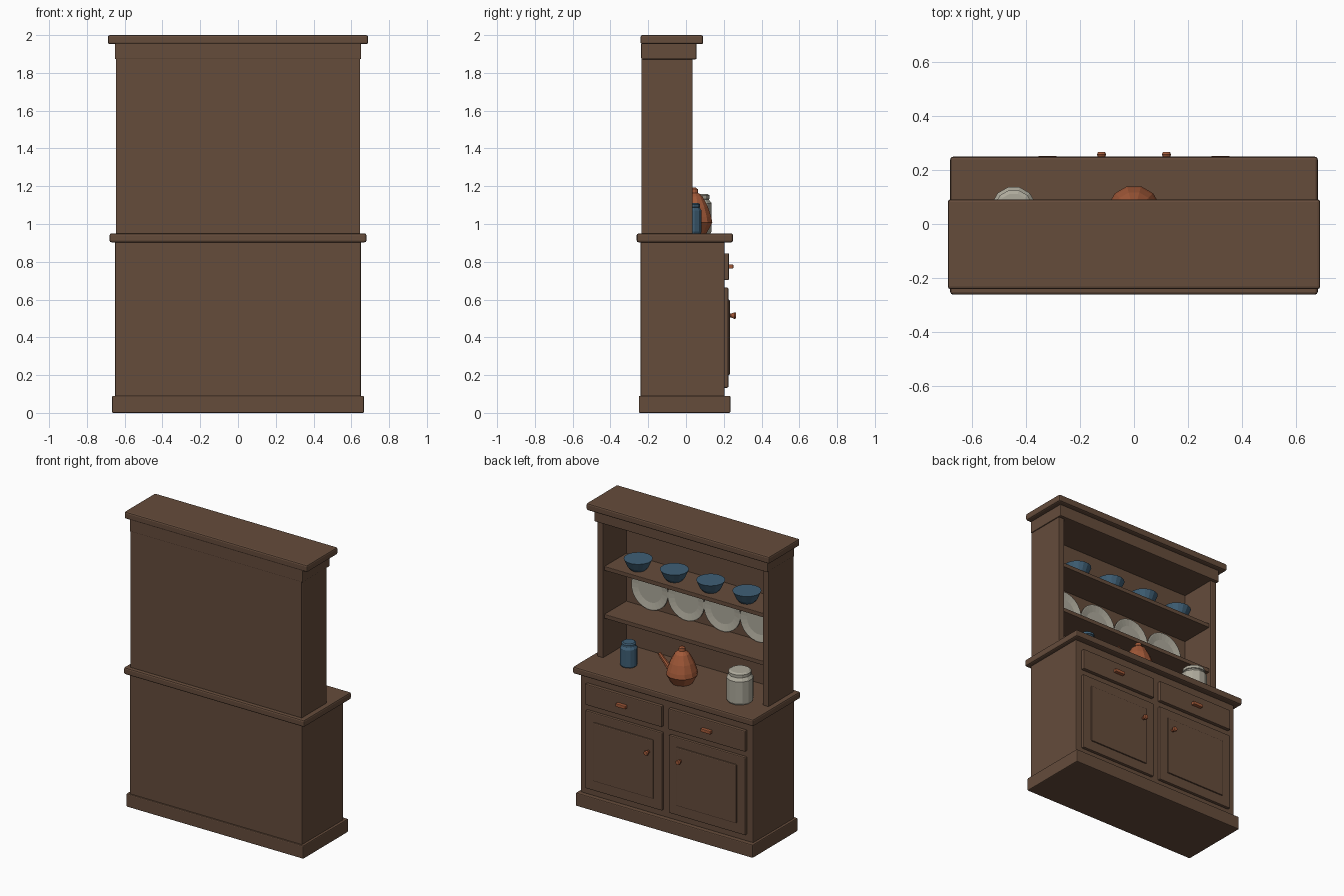
import bpy
import math
from mathutils import Matrix

old = bpy.data.objects.get("Cube")
if old:
    bpy.data.objects.remove(old, do_unlink=True)


def material(name, rgb):
    m = bpy.data.materials.new(name)
    m.use_nodes = True
    color = (*rgb, 1)
    m.diffuse_color = color
    m.node_tree.nodes["Principled BSDF"].inputs["Base Color"].default_value = color
    return m


WOOD = material("brown wood", (0.13, 0.072, 0.044))
CREAM = material("cream ceramic", (0.42, 0.40, 0.33))
BLUE = material("blue ceramic", (0.05, 0.115, 0.18))
COPPER = material("copper", (0.36, 0.10, 0.04))


def add_object(name, verts, faces, mat):
    mesh = bpy.data.meshes.new(name)
    mesh.from_pydata(verts, [], faces)
    mesh.materials.append(mat)
    obj = bpy.data.objects.new(name, mesh)
    bpy.context.collection.objects.link(obj)
    return obj


def box(name, x, y, z, mat=WOOD, bevel=0.006):
    """Bevelled box from (low, high) ranges."""
    verts = [(a, b, c) for a in x for b in y for c in z]
    faces = [(0, 1, 3, 2), (4, 6, 7, 5), (0, 4, 5, 1),
             (2, 3, 7, 6), (0, 2, 6, 4), (1, 5, 7, 3)]
    obj = add_object(name, verts, faces, mat)
    if bevel:
        mod = obj.modifiers.new("soft edges", "BEVEL")
        mod.width = bevel
        mod.segments = 2
    return obj


def lathe(name, profile, sides, location, mat, facing_y=False):
    """Closed solid turned from (radius, height) points."""
    verts, faces = [], []
    for r, h in profile:
        for i in range(sides):
            a = math.tau * (i + 0.5) / sides
            verts.append((r * math.cos(a), r * math.sin(a), h))
    for k in range(len(profile) - 1):
        for i in range(sides):
            j = (i + 1) % sides
            a, b = k * sides, (k + 1) * sides
            faces.append((a + i, a + j, b + j, b + i))
    faces.append(tuple(reversed(range(sides))))
    faces.append(tuple(range(len(verts) - sides, len(verts))))
    obj = add_object(name, verts, faces, mat)
    if facing_y:
        obj.data.transform(Matrix.Rotation(-math.pi / 2, 4, "X"))
    obj.location = location
    return obj


def mirrored(low, high, side):
    return tuple(sorted((side * low, side * high)))


# Lower cabinet
box("plinth", (-0.667, 0.667), (-0.25, 0.235), (0, 0.09))
box("cabinet_body", (-0.65, 0.65), (-0.24, 0.205), (0.085, 0.91))
box("countertop", (-0.68, 0.68), (-0.261, 0.249), (0.903, 0.95), bevel=0.01)

# Drawers, doors and their hardware
for side, word in ((1, "left"), (-1, "right")):
    span = mirrored(0.025, 0.603, side)
    box(word + "_drawer", span, (0.195, 0.228), (0.703, 0.845))
    box(word + "_door", span, (0.195, 0.224), (0.133, 0.663))
    box(word + "_door_panel", mirrored(0.087, 0.54, side),
        (0.21, 0.232), (0.2, 0.6))
    box(word + "_drawer_pull", mirrored(0.283, 0.357, side),
        (0.22, 0.251), (0.764, 0.786), COPPER, 0.004)
    lathe(word + "_door_knob", [(0.009, 0), (0.011, 0.02), (0.018, 0.036), (0.014, 0.045)],
          10, (side * 0.12, 0.221, 0.515), COPPER, True)

# Upper hutch
for side, word in ((1, "left"), (-1, "right")):
    box(word + "_hutch_side", mirrored(0.6, 0.646, side), (-0.236, 0.035), (0.945, 1.9))
box("hutch_back", (-0.645, 0.645), (-0.236, -0.215), (0.945, 1.9), bevel=0)
box("lower_shelf", (-0.605, 0.605), (-0.22, 0.02), (1.212, 1.24), bevel=0.003)
box("upper_shelf", (-0.605, 0.605), (-0.22, 0.02), (1.538, 1.566), bevel=0.003)
box("frieze", (-0.652, 0.652), (-0.237, 0.056), (1.872, 1.96))
box("crown", (-0.689, 0.689), (-0.241, 0.091), (1.952, 2.0), bevel=0.01)

# Plates and bowls in rows of four
for i in range(4):
    x = -0.41 + i * 0.273
    lathe(f"plate_{i + 1}", [(0.09, 0), (0.138, 0.014), (0.138, 0.02), (0.132, 0.021),
                             (0.09, 0.012)], 24, (x, -0.212, 1.378), CREAM, True)
    lathe(f"bowl_{i + 1}", [(0.048, 0), (0.068, 0.022), (0.09, 0.072)],
          16, (x, -0.07, 1.566), BLUE)


# Lidded jars on the counter
def jar(name, r, h, location, mat):
    lathe(name, [(r * 0.92, 0), (r, h * 0.06), (r, h * 0.76), (r * 0.8, h * 0.86),
                 (r * 0.86, h * 0.87), (r * 0.86, h * 0.96), (r * 0.7, h)],
          12, location, mat)


jar("blue_jar", 0.054, 0.16, (0.41, 0.03, 0.95), BLUE)
jar("cream_canister", 0.084, 0.21, (-0.445, 0.055, 0.95), CREAM)

# Teapot with a slanted spout
lathe("teapot", [(0.068, 0), (0.1, 0.058), (0.094, 0.088), (0.076, 0.14), (0.046, 0.196),
                 (0.022, 0.215), (0.02, 0.234), (0.01, 0.242)], 12, (0, 0.043, 0.95), COPPER)
spout = lathe("teapot_spout", [(0.022, 0), (0.016, 0.06), (0.012, 0.14)], 8,
              (0.075, 0.043, 1.0), COPPER)
spout.rotation_euler.y = math.radians(44)
